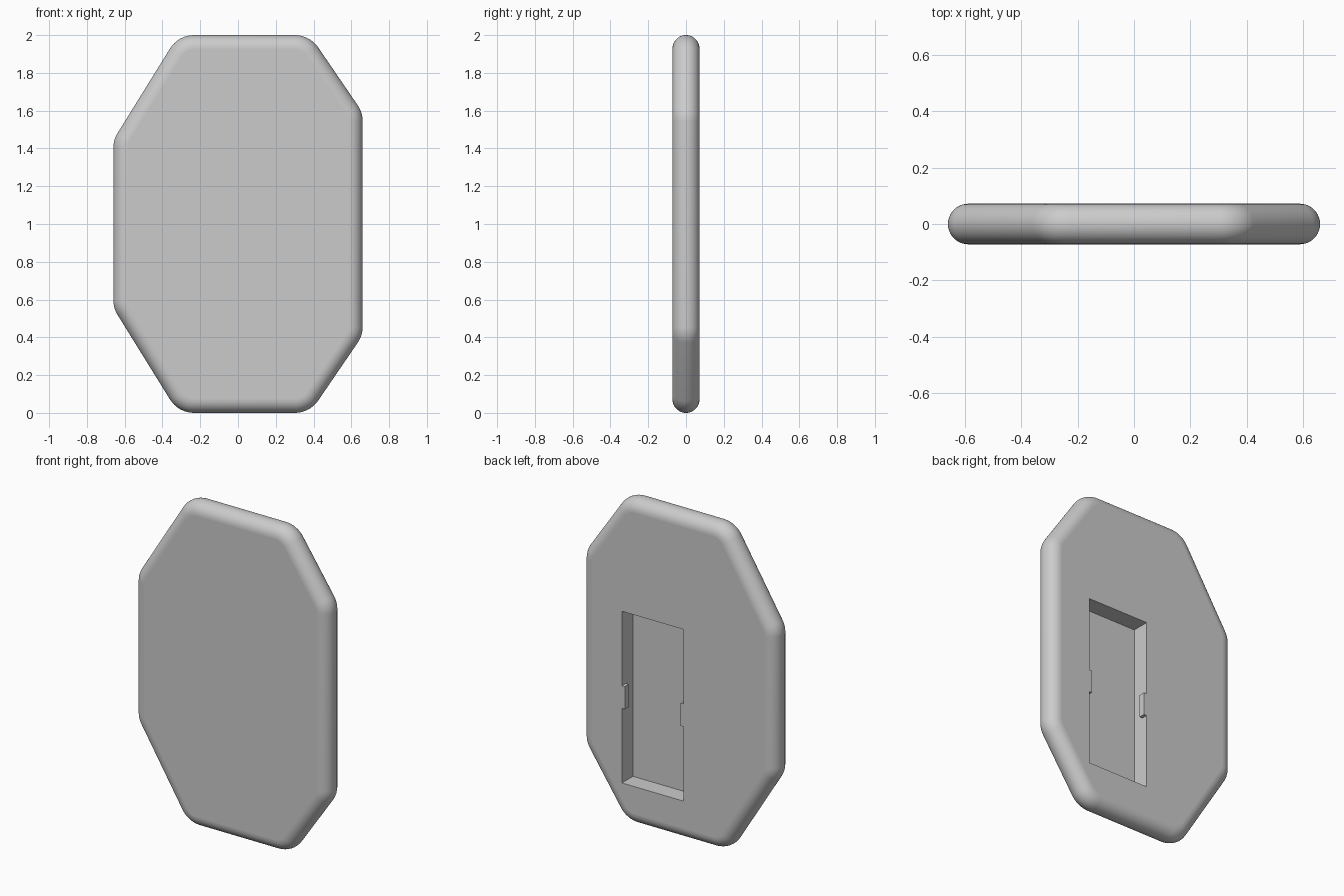
import bpy, bmesh, math
from mathutils import Vector

if "Cube" in bpy.data.objects:
    bpy.data.objects.remove(bpy.data.objects["Cube"], do_unlink=True)

grey = bpy.data.materials.new("light_grey")
grey.use_nodes = True
grey.diffuse_color = (0.6, 0.6, 0.6, 1)
grey.node_tree.nodes["Principled BSDF"].inputs["Base Color"].default_value = grey.diffuse_color

EDGE = 0.072      # half the thickness, fully rounded rim
CORNER = 0.15     # outline corner radius
ARC, RIM = 8, 20  # segments per corner and across the rim


def add_object(name, bm):
    bmesh.ops.recalc_face_normals(bm, faces=bm.faces)
    mesh = bpy.data.meshes.new(name)
    bm.to_mesh(mesh)
    bm.free()
    mesh.materials.append(grey)
    obj = bpy.data.objects.new(name, mesh)
    bpy.context.collection.objects.link(obj)
    return obj


def box(name, low, high):
    bm = bmesh.new()
    bmesh.ops.create_cube(bm, size=1)
    for v in bm.verts:
        v.co = [l + (c + 0.5) * (h - l) for l, h, c in zip(low, high, v.co)]
    obj = add_object(name, bm)
    obj.hide_render = True
    obj.hide_set(True)
    obj.display_type = 'WIRE'
    return obj


def cut(target, cutter):
    mod = target.modifiers.new("cut_" + cutter.name, 'BOOLEAN')
    mod.operation = 'DIFFERENCE'
    mod.solver = 'EXACT'
    mod.object = cutter


# Eight-sided outline: upper half, then mirrored below the middle
upper = [(0.66, 1.59), (0.38, 2), (-0.316, 2), (-0.66, 1.445)]
outline = [Vector(p) for p in upper + [(x, 2 - z) for x, z in reversed(upper)]]

# Centre and outward directions of each rounded corner
corner_arcs = []
for i, p in enumerate(outline):
    a = (p - outline[i - 1]).normalized()
    b = (outline[(i + 1) % len(outline)] - p).normalized()
    n1, n2 = Vector((a.y, -a.x)), Vector((b.y, -b.x))
    centre = p - CORNER * (n1 + n2) / (1 + n1.dot(n2))
    start, turn = math.atan2(n1.y, n1.x), n1.angle(n2)
    for k in range(ARC + 1):
        t = start + turn * k / ARC
        corner_arcs.append((centre, Vector((math.cos(t), math.sin(t)))))

# Plate body: rings lofted around the rounded rim, closed by flat faces
bm = bmesh.new()
rings = []
for j in range(RIM + 1):
    t = math.pi * (j / RIM - 0.5)
    reach = CORNER - EDGE + EDGE * math.cos(t)
    ring = []
    for centre, way in corner_arcs:
        q = centre + way * reach
        ring.append(bm.verts.new((q.x, EDGE * math.sin(t), q.y)))
    rings.append(ring)
count = len(corner_arcs)
for r1, r2 in zip(rings, rings[1:]):
    for k in range(count):
        n = (k + 1) % count
        bm.faces.new((r1[k], r1[n], r2[n], r2[k])).smooth = True
bm.faces.new(rings[0])
bm.faces.new(rings[-1])
plate = add_object("plate_body", bm)

# Pocket in the back, with a small retaining tab on each long side
X0, X1, Z0, Z1 = -0.032, 0.386, 0.242, 1.298
mid = (Z0 + Z1) / 2
pocket = box("pocket_cutter", (X0, EDGE - 0.107, Z0), (X1, 0.2, Z1))
for side, x in (("right", X0), ("left", X1)):
    tab = box(side + "_tab_cutter", (x - 0.02, EDGE - 0.037, mid - 0.07),
              (x + 0.02, 0.3, mid + 0.07))
    cut(pocket, tab)
cut(plate, pocket)
